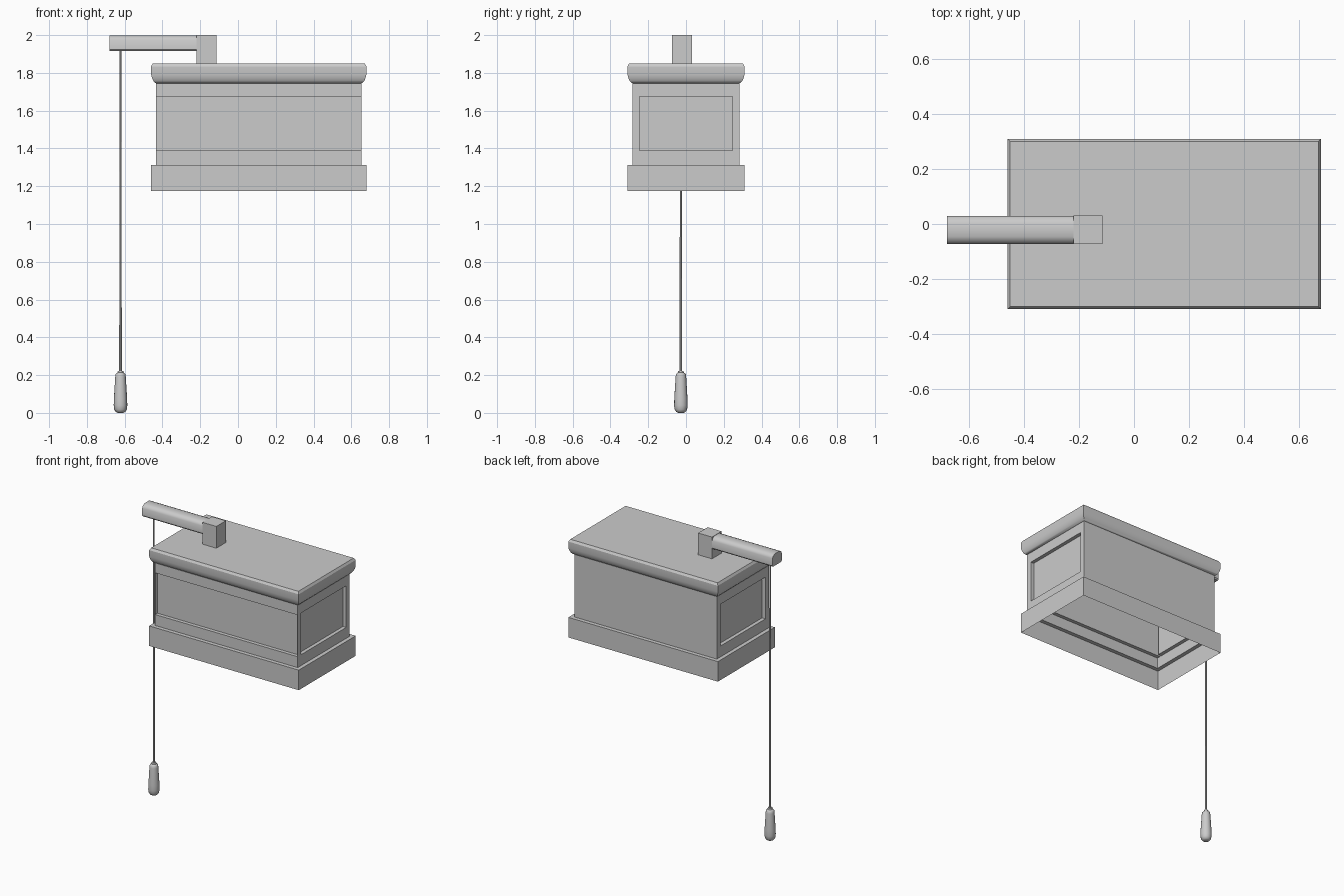
import bpy, bmesh, math

if "Cube" in bpy.data.objects:
    bpy.data.objects.remove(bpy.data.objects["Cube"])

CX = 0.11           # centre of the tank in x
CORD = (-0.622, -0.027)


def finish(bm, name, smooth=None):
    mesh = bpy.data.meshes.new(name)
    bm.to_mesh(mesh)
    bm.free()
    ob = bpy.data.objects.new(name, mesh)
    bpy.context.collection.objects.link(ob)
    if smooth:
        bpy.ops.object.select_all(action='DESELECT')
        ob.select_set(True)
        bpy.context.view_layer.objects.active = ob
        bpy.ops.object.shade_smooth_by_angle(angle=math.radians(smooth))
    return ob


def skin(bm, rings):
    """Join successive closed loops of points with quads."""
    loops = [[bm.verts.new(p) for p in r] for r in rings]
    bands = []
    for a, b in zip(loops, loops[1:]):
        n = len(a)
        bands.append([bm.faces.new((a[i], a[(i + 1) % n], b[(i + 1) % n], b[i])) for i in range(n)])
    return loops, bands


def rect(offset, z):
    hx, hy = 0.543 + offset, 0.283 + offset
    return [(CX + sx * hx, sy * hy, z) for sx, sy in ((-1, -1), (1, -1), (1, 1), (-1, 1))]


def turned(name, profile, sides):
    bm = bmesh.new()
    rings = [[(CORD[0] + r * math.cos(2 * math.pi * i / sides),
               CORD[1] + r * math.sin(2 * math.pi * i / sides), z) for i in range(sides)]
             for r, z in profile]
    loops, _ = skin(bm, rings)
    bm.faces.new(loops[0][::-1])
    bm.faces.new(loops[-1])
    return finish(bm, name, 40)


# Tank: open-bottomed shell with base band, walls and curved crown
bm = bmesh.new()
profile = [(0.027, 1.175), (0.027, 1.313), (0, 1.313), (0, 1.745), (0.006, 1.747),
           (0.015, 1.757), (0.022, 1.772), (0.027, 1.792), (0.027, 1.835), (0.018, 1.85)]
loops, bands = skin(bm, [rect(o, z) for o, z in profile])
bm.faces.new(loops[-1])
# Recessed panels on the front, right and left walls
for i in (0, 1, 3):
    face = bands[2][i]
    bmesh.ops.inset_individual(bm, faces=[face], thickness=0.053)
    for v in face.verts:
        v.co.z = 1.675 if v.co.z > 1.55 else 1.388
    push = face.normal * -0.025
    inner = bmesh.ops.extrude_discrete_faces(bm, faces=[face])['faces'][0]
    bmesh.ops.translate(bm, verts=inner.verts, vec=push)
finish(bm, "tank", 30)

# Lever mount block on the lid
bm = bmesh.new()
bmesh.ops.create_cube(bm, size=1)
for v in bm.verts:
    v.co = (-0.167 + v.co.x * 0.106, -0.021 + v.co.y * 0.104, 1.923 + v.co.z * 0.154)
finish(bm, "lever_mount")

# Lever arm with chamfered upper edges
bm = bmesh.new()
section = [(-0.044, 1.916), (0.044, 1.916), (0.051, 1.924), (0.051, 1.974), (0.043, 1.989),
           (0.025, 1.998), (-0.025, 1.998), (-0.043, 1.989), (-0.051, 1.974), (-0.051, 1.924)]
loops, _ = skin(bm, [[(x, -0.021 + y, z) for y, z in section] for x in (-0.68, -0.2)])
bm.faces.new(loops[0][::-1])
bm.faces.new(loops[1])
finish(bm, "lever_arm", 40)

# Pull cord and turned handle
turned("pull_cord", [(0.007, 0.21), (0.006, 1.0), (0.005, 1.925)], 8)
turned("pull_handle", [(0.014, 0), (0.025, 0.005), (0.033, 0.018), (0.036, 0.04), (0.035, 0.075),
                       (0.028, 0.19), (0.026, 0.205), (0.021, 0.211), (0.016, 0.213), (0.014, 0.223)], 16)
